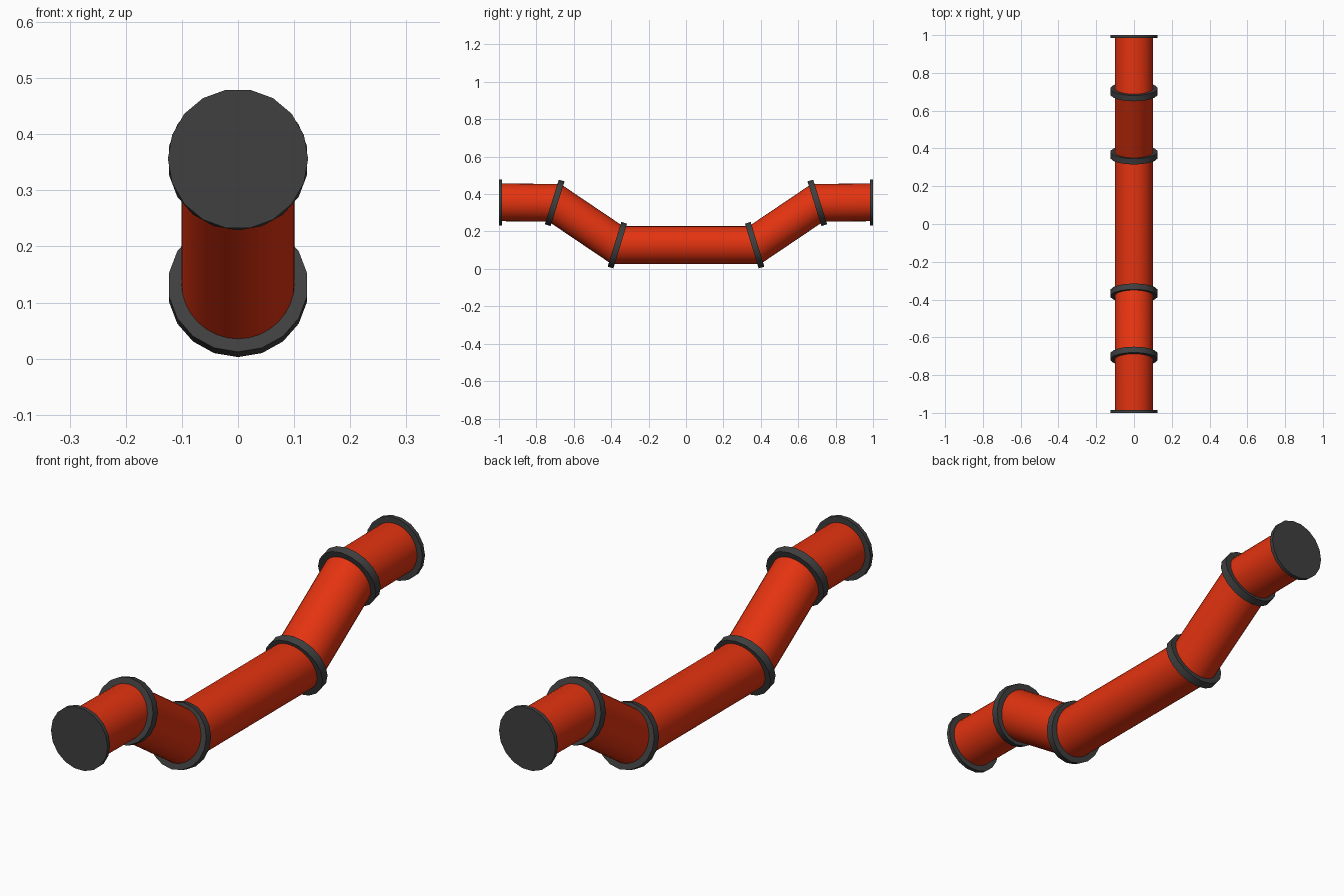
import bpy
import bmesh
from math import atan2, cos, sin, pi
from mathutils import Matrix, Vector

cube = bpy.data.objects.get("Cube")
if cube:
    bpy.data.objects.remove(cube, do_unlink=True)


def make_material(name, color):
    mat = bpy.data.materials.new(name)
    mat.use_nodes = True
    mat.diffuse_color = color
    mat.node_tree.nodes["Principled BSDF"].inputs["Base Color"].default_value = color
    return mat


red = make_material("pipe red", (0.77, 0.033, 0.005, 1))
grey = make_material("flange dark grey", (0.05, 0.05, 0.05, 1))

PIPE_RADIUS = 0.101
FLANGE_RADIUS = 0.125
PIPE_SIDES = 32
FLANGE_SIDES = 18

# Centre line of the pipe, mirrored from front to back
half = [(-0.99, 0.356), (-0.702, 0.353), (-0.367, 0.127)]
path = [Vector((0, y, z)) for y, z in half]
path += [Vector((0, -p.y, p.z)) for p in reversed(path)]


def bend_normal(i):
    """Direction halfway between the runs that meet at a path point."""
    before = (path[i] - path[i - 1]).normalized() if i > 0 else Vector((0, 1, 0))
    after = (path[i + 1] - path[i]).normalized() if i < len(path) - 1 else Vector((0, 1, 0))
    return (before + after).normalized(), before


def finish(bm, name, mat):
    bmesh.ops.recalc_face_normals(bm, faces=bm.faces)
    mesh = bpy.data.meshes.new(name)
    bm.to_mesh(mesh)
    bm.free()
    mesh.materials.append(mat)
    obj = bpy.data.objects.new(name, mesh)
    bpy.context.collection.objects.link(obj)
    bpy.ops.object.select_all(action="DESELECT")
    obj.select_set(True)
    bpy.context.view_layer.objects.active = obj
    bpy.ops.object.shade_smooth_by_angle(angle=pi / 7)
    return obj


def mitred_ring(bm, i):
    """Cross-section stretched along the mitre so each run stays round."""
    normal, run = bend_normal(i)
    up = Vector((0, -normal.z, normal.y))
    stretch = 1 / normal.dot(run)
    angles = [2 * pi * k / PIPE_SIDES for k in range(PIPE_SIDES)]
    return [bm.verts.new(path[i] + Vector((PIPE_RADIUS * cos(a), 0, 0))
                         + up * (PIPE_RADIUS * stretch * sin(a))) for a in angles]


# Pipe runs, one closed mitred tube per straight
run_names = ["front_end_pipe", "front_slope_pipe", "middle_pipe",
             "back_slope_pipe", "back_end_pipe"]
for i, name in enumerate(run_names):
    bm = bmesh.new()
    a, b = mitred_ring(bm, i), mitred_ring(bm, i + 1)
    for k in range(PIPE_SIDES):
        n = (k + 1) % PIPE_SIDES
        bm.faces.new((a[k], a[n], b[n], b[k]))
    bm.faces.new(a)
    bm.faces.new(b)
    finish(bm, name, red)


def flange(name, center, normal, thickness, turn):
    tilt = atan2(normal.z, normal.y)
    matrix = (Matrix.Translation(center) @ Matrix.Rotation(tilt - pi / 2, 4, "X")
              @ Matrix.Rotation(turn, 4, "Z"))
    bm = bmesh.new()
    bmesh.ops.create_cone(bm, cap_ends=True, segments=FLANGE_SIDES,
                          radius1=FLANGE_RADIUS, radius2=FLANGE_RADIUS,
                          depth=thickness, matrix=matrix)
    finish(bm, name, grey)


# Collars on the bends
collar_names = ["front_upper_collar", "front_lower_collar",
                "back_lower_collar", "back_upper_collar"]
for i, name in enumerate(collar_names, start=1):
    flange(name, path[i], bend_normal(i)[0], 0.032, 0)

# Flat end plates
for name, side in (("front_end_plate", -1), ("back_end_plate", 1)):
    flange(name, Vector((0, side * 0.992, 0.356)), Vector((0, 1, 0)),
           0.016, pi / FLANGE_SIDES)
